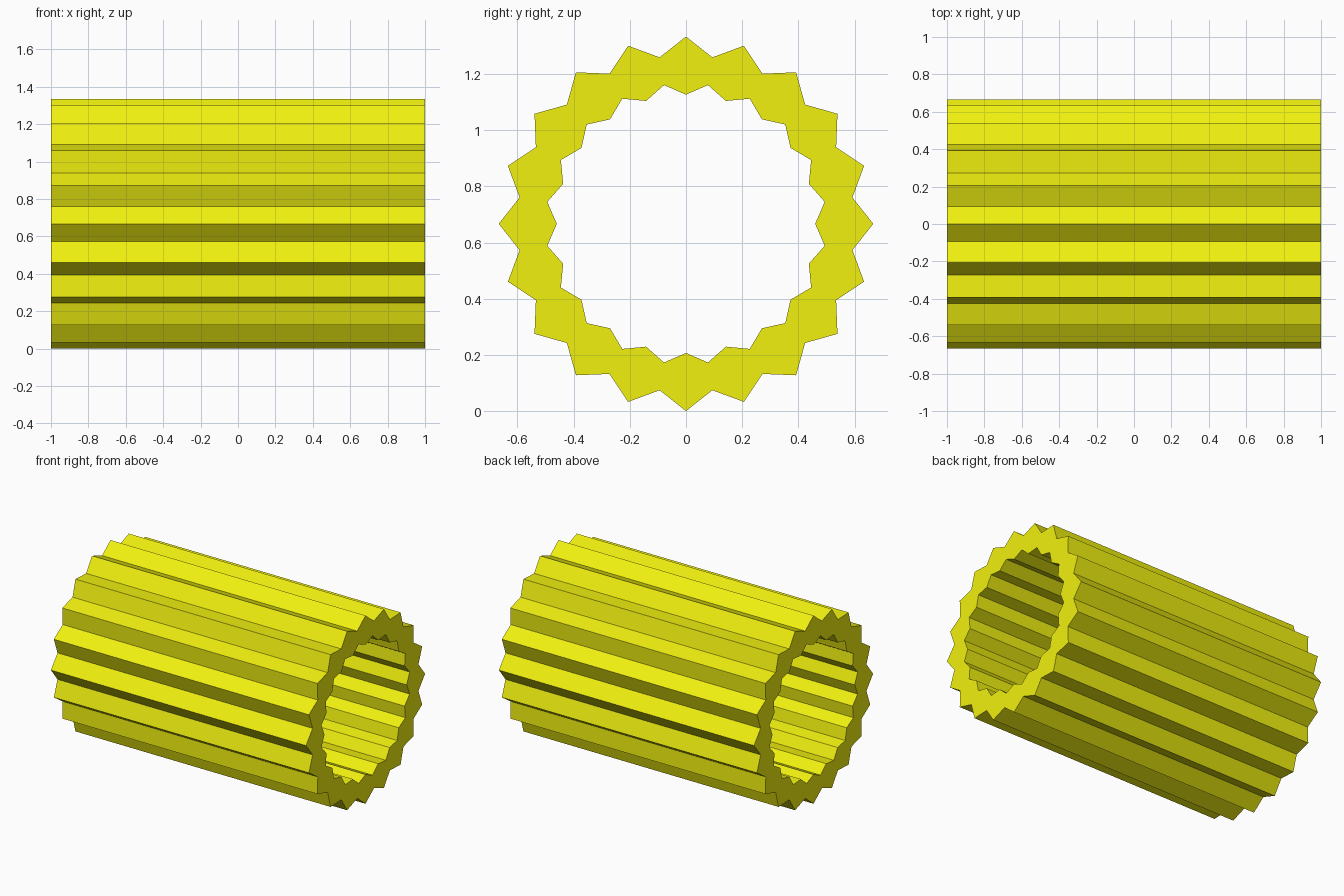
import bpy, bmesh
from math import sin, cos, pi

if "Cube" in bpy.data.objects:
    bpy.data.objects.remove(bpy.data.objects["Cube"])

TEETH = 20
N = TEETH * 2
HALF = 1.0
CENTRE_Z = 0.6667


def zigzag(bm, x, r_tip, r_mid):
    """Ring of vertices alternating between two radii around the x axis."""
    ring = []
    for i in range(N):
        a = 2 * pi * i / N
        r = r_mid if i % 2 else r_tip
        ring.append(bm.verts.new((x, r * sin(a), CENTRE_Z + r * cos(a))))
    return ring


# Toothed tube: outer and inner zigzag walls joined by flat end rings
bm = bmesh.new()
loops = [
    zigzag(bm, -HALF, 0.6667, 0.60),
    zigzag(bm, HALF, 0.6667, 0.60),
    zigzag(bm, HALF, 0.46, 0.50),
    zigzag(bm, -HALF, 0.46, 0.50),
]
for k in range(4):
    a, b = loops[k], loops[(k + 1) % 4]
    for i in range(N):
        j = (i + 1) % N
        bm.faces.new((a[i], a[j], b[j], b[i]))
bmesh.ops.recalc_face_normals(bm, faces=bm.faces)

mesh = bpy.data.meshes.new("ribbed_tube")
bm.to_mesh(mesh)
bm.free()
tube = bpy.data.objects.new("ribbed_tube", mesh)
bpy.context.collection.objects.link(tube)

# Yellow material
mat = bpy.data.materials.new("yellow")
mat.diffuse_color = (0.88, 0.88, 0.005, 1)
mat.use_nodes = True
mat.node_tree.nodes["Principled BSDF"].inputs["Base Color"].default_value = mat.diffuse_color
mesh.materials.append(mat)
